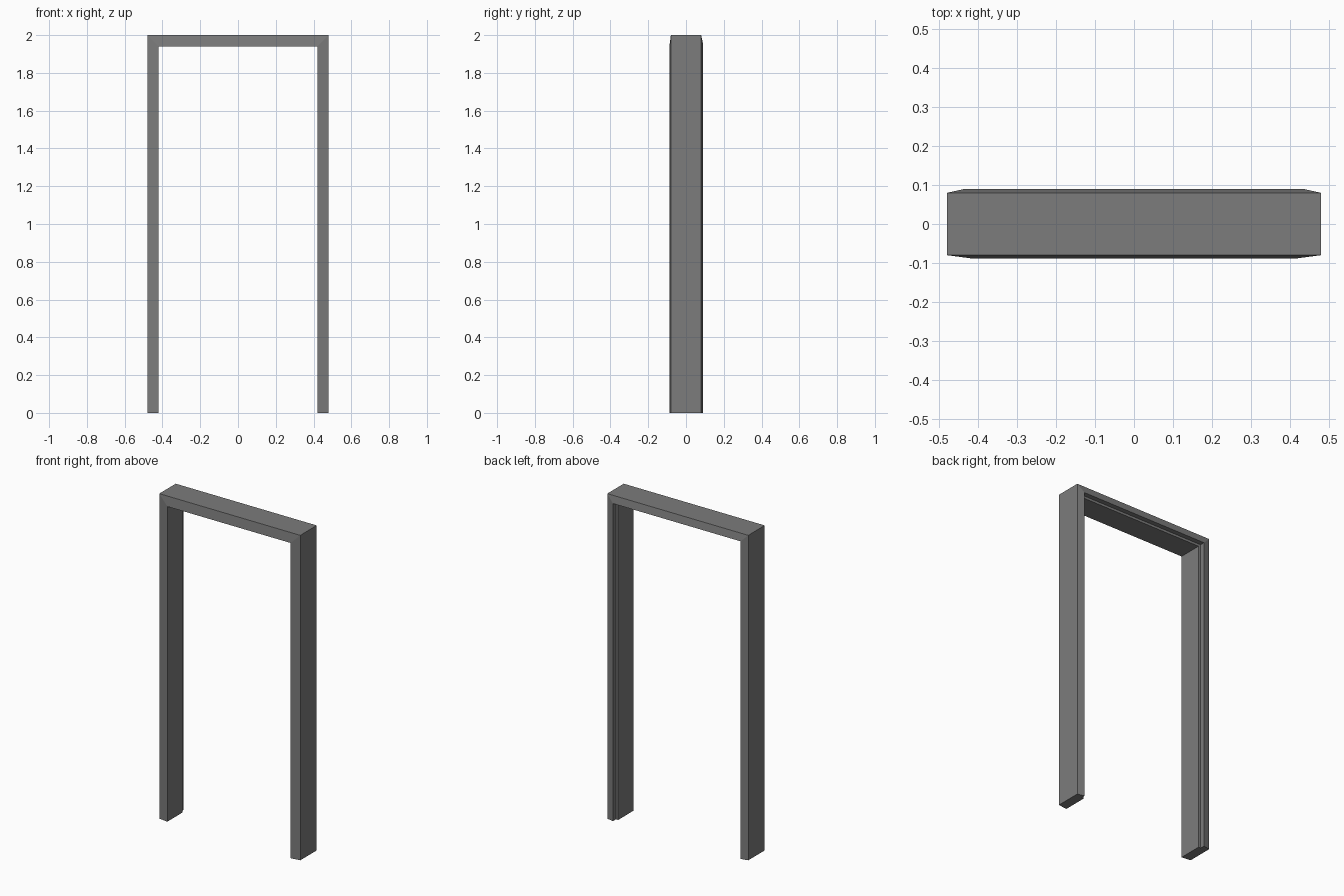
import bpy, bmesh

cube = bpy.data.objects.get("Cube")
if cube:
    bpy.data.objects.remove(cube, do_unlink=True)

HALF_WIDTH, HEIGHT = 0.48, 2.0

# Frame cross-section: (distance in from the outer edge, y), rebate at the back
PROFILE = [(0, -0.08), (0.06, -0.088), (0.06, 0.06),
           (0.045, 0.06), (0.045, 0.09), (0, 0.08)]

grey = bpy.data.materials.new("frame_grey")
grey.use_nodes = True
colour = (0.2, 0.2, 0.2, 1)
grey.diffuse_color = colour
grey.node_tree.nodes["Principled BSDF"].inputs["Base Color"].default_value = colour


def sweep(name, stations):
    """Join copies of the profile placed by each station function."""
    bm = bmesh.new()
    rings = [[bm.verts.new(place(d, y)) for d, y in PROFILE] for place in stations]
    for a, b in zip(rings, rings[1:]):
        for i in range(len(PROFILE)):
            j = (i + 1) % len(PROFILE)
            bm.faces.new((a[i], a[j], b[j], b[i]))
    bm.faces.new(rings[0])
    bm.faces.new(rings[-1])
    bmesh.ops.recalc_face_normals(bm, faces=bm.faces)
    mesh = bpy.data.meshes.new(name)
    bm.to_mesh(mesh)
    bm.free()
    mesh.materials.append(grey)
    obj = bpy.data.objects.new(name, mesh)
    bpy.context.collection.objects.link(obj)
    return obj


# Both jambs and the head in one strip with mitred corners
sweep("door_frame", [
    lambda d, y: (-HALF_WIDTH + d, y, 0),
    lambda d, y: (-HALF_WIDTH + d, y, HEIGHT - d),
    lambda d, y: (HALF_WIDTH - d, y, HEIGHT - d),
    lambda d, y: (HALF_WIDTH - d, y, 0),
])
